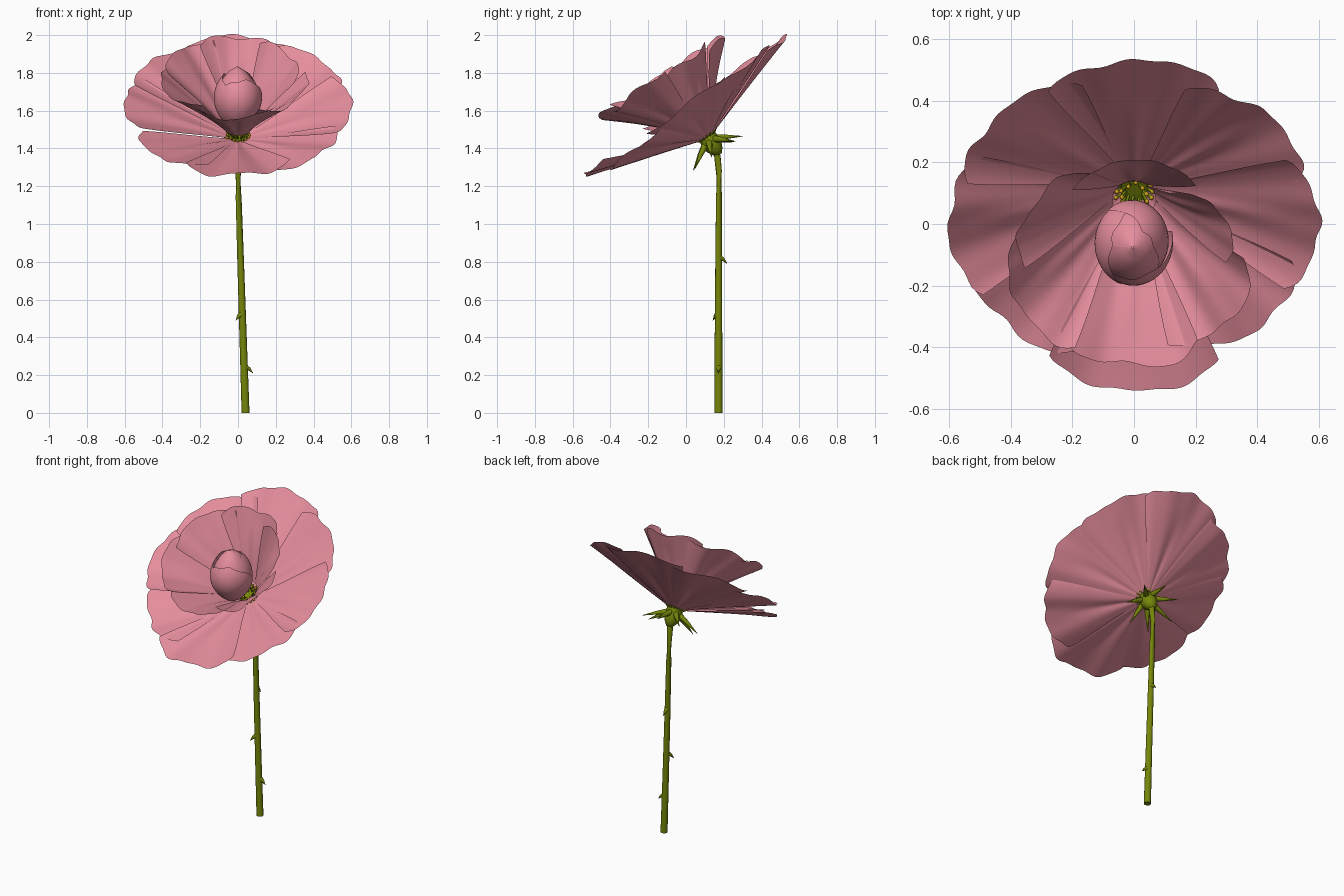
import bpy, bmesh, math, random
from mathutils import Matrix, Vector

random.seed(4)
cube = bpy.data.objects.get("Cube")
if cube:
    bpy.data.objects.remove(cube, do_unlink=True)


def material(name, rgb):
    m = bpy.data.materials.new(name)
    m.use_nodes = True
    m.diffuse_color = (*rgb, 1)
    m.node_tree.nodes["Principled BSDF"].inputs["Base Color"].default_value = (*rgb, 1)
    return m


PINK = material("petal pink", (0.79, 0.27, 0.335))
GREEN = material("stem green", (0.18, 0.235, 0.003))
YELLOW = material("pollen yellow", (0.65, 0.38, 0.01))

# Flower head frame: tilted forward on top of the stem
HEAD = Matrix.Translation((0, 0.12, 1.45)) @ Matrix.Rotation(math.radians(34.5), 4, 'X')
# Bud frame: nearly upright inside the cup, a little deeper than wide
BUD = (Matrix.Translation((-0.004, -0.04, 1.49)) @ Matrix.Rotation(math.radians(6), 4, 'X')
       @ Matrix.Diagonal((1, 1.12, 1, 1)))


def finish(name, bm, mat, matrix=None, angle=180):
    if matrix:
        bm.transform(matrix)
    mesh = bpy.data.meshes.new(name)
    bm.to_mesh(mesh)
    bm.free()
    mesh.materials.append(mat)
    ob = bpy.data.objects.new(name, mesh)
    bpy.context.collection.objects.link(ob)
    bpy.ops.object.select_all(action='DESELECT')
    ob.select_set(True)
    bpy.context.view_layer.objects.active = ob
    bpy.ops.object.shade_smooth_by_angle(angle=math.radians(angle))
    return ob


def tube(bm, path, radii, sides=8):
    """Sweep a ring of given radii along a path and cap both ends."""
    path = [Vector(p) for p in path]
    rings = []
    for i, p in enumerate(path):
        d = path[min(i + 1, len(path) - 1)] - path[max(i - 1, 0)]
        q = d.to_track_quat('Z', 'Y')
        rings.append([bm.verts.new(p + q @ Vector((radii[i] * math.cos(a), radii[i] * math.sin(a), 0)))
                      for a in (math.tau * k / sides for k in range(sides))])
    for a, b in zip(rings, rings[1:]):
        for k in range(sides):
            j = (k + 1) % sides
            bm.faces.new((a[k], a[j], b[j], b[k]))
    bm.faces.new(rings[0][::-1])
    bm.faces.new(rings[-1])


def sheet(name, point, nu, nv, frame):
    """Open surface from point(u, v), u in -1..1 and v in 0..1."""
    bm = bmesh.new()
    g = [[bm.verts.new(point(2 * i / nu - 1, j / nv)) for i in range(nu + 1)] for j in range(nv + 1)]
    for j in range(nv):
        for i in range(nu):
            bm.faces.new((g[j][i], g[j][i + 1], g[j + 1][i + 1], g[j + 1][i]))
    return finish(name, bm, PINK, frame)


def polar(r, a, z):
    return Vector((r * math.cos(a), r * math.sin(a), z))


def petal(name, degrees, spread, start, length, low, high, power, wave):
    """Fan-shaped petal with a scalloped rim, ripples and a raised mid fold."""
    mid, half = math.radians(degrees), math.radians(spread)
    s1, s2 = random.uniform(0, 6), random.uniform(0, 6)

    def point(u, v):
        rim = 1 - 0.09 * abs(u) ** 4 + 0.012 * math.sin(7 * u + s1) + 0.007 * math.sin(13 * u + s2)
        r = start + (length * rim - start) * v
        a = mid + half * u * (0.85 + 0.15 * math.sin(math.pi * v * 0.6))
        z = low + (high - low) * v ** power
        z += wave * v * v * math.sin(5 * u + s2) + 0.014 * u * v
        z += 0.01 * math.exp(-(u / 0.2) ** 2) * math.sin(math.pi * min(v * 1.15, 1))
        return polar(r, a, z)
    sheet(name, point, 28, 14, HEAD)


# Outer ring: eight broad, nearly flat petals; those on the front diagonals sag
for i, (length, high) in enumerate([(.645, .215), (.615, .215), (.60, .22), (.59, .175),
                                    (.65, .215), (.59, .175), (.60, .215), (.61, .215)]):
    petal(f"outer_petal_{i + 1}", 90 + 45 * i, 28, 0.03, length, 0.01, high, 1.0, 0.01)

# Inner ring: six petals forming a cup
for i, (deg, length, high) in enumerate([(90, .375, .40), (148, .39, .41), (203, .415, .42),
                                         (267, .415, .42), (325, .39, .42), (30, .33, .41)]):
    petal(f"inner_petal_{i + 1}", deg, 37, 0.07, length, 0.07, high, 0.92, 0.015)


# Bud: closed core wrapped by overlapping petals
def egg(t, swell=0.0):
    return (0.112 + swell) * math.sin(math.pi * t) ** 0.62, (0.345 + swell) * t


def core_point(u, v):
    r, z = egg(0.999 * v)
    return polar(r, math.pi * u, z)


sheet("bud_core", core_point, 24, 18, BUD)

for i, (deg, top) in enumerate([(40, .90), (165, .87), (285, .78)]):
    def wrap_point(u, v, deg=deg, top=top, i=i):
        t = 0.02 + (top - 0.3 * abs(u) ** 2.5 + 0.015 * math.sin(9 * u) - 0.02) * v
        r, z = egg(t, 0.007 + 0.004 * i + 0.005 * u)
        return polar(r, math.radians(deg + 88 * u), z)
    sheet(f"bud_petal_{i + 1}", wrap_point, 22, 14, BUD)

# Stamens: short filaments with pollen heads
filaments, heads = bmesh.new(), bmesh.new()
for ring, (radius, lift, count) in enumerate([(0.06, 0.03, 16), (0.043, 0.05, 10)]):
    for k in range(count):
        a = math.tau * k / count + 0.2 * ring
        r = radius + random.uniform(-0.006, 0.006)
        tip = polar(r, a, lift + random.uniform(-0.006, 0.006))
        tube(filaments, [polar(r * 0.5, a, 0.0), tip], [0.005, 0.007], 5)
        bmesh.ops.create_icosphere(heads, subdivisions=1, radius=0.008, matrix=Matrix.Translation(tip))
finish("stamen_filaments", filaments, GREEN, HEAD, 40)
finish("stamen_heads", heads, YELLOW, HEAD)

# Receptacle under the petals
bm = bmesh.new()
tube(bm, [(0, 0, z) for z in (-0.1, -0.075, -0.045, -0.01, 0.02)], [0.018, 0.036, 0.05, 0.052, 0.045], 12)
finish("receptacle", bm, GREEN, HEAD, 60)

# Sepals: pointed and bent back toward the stem
bm = bmesh.new()
for k in range(7):
    a = math.radians(90 + 360 * k / 7)
    n = random.uniform(0.95, 1.12)
    tube(bm, [polar(0.035, a, -0.015), polar(0.09 * n, a, -0.045), polar(0.165 * n, a, -0.09)],
         [0.02, 0.013, 0.001], 6)
finish("sepals", bm, GREEN, HEAD, 60)

# Stem
bm = bmesh.new()
tube(bm, [(0.04, 0.172, 0), (0.027, 0.172, 0.4), (0.014, 0.173, 0.8), (0.003, 0.175, 1.15),
          (0, 0.174, 1.28), (0, 0.166, 1.36), (0, 0.145, 1.42)],
     [0.022, 0.02, 0.018, 0.016, 0.016, 0.018, 0.02], 10)
finish("stem", bm, GREEN, None, 60)

# Thorns: hooked downward
bm = bmesh.new()
for x, z, dx, dy in [(0.034, 0.24, 1, 0), (0.023, 0.52, -0.75, -0.65), (0.014, 0.82, 0, 1)]:
    base, out = Vector((x, 0.172, z)), Vector((dx, dy, 0))
    tube(bm, [base + out * 0.008, base + out * 0.026 - Vector((0, 0, 0.008)),
              base + out * 0.046 - Vector((0, 0, 0.03))], [0.018, 0.01, 0.001], 6)
finish("thorns", bm, GREEN, None, 60)
